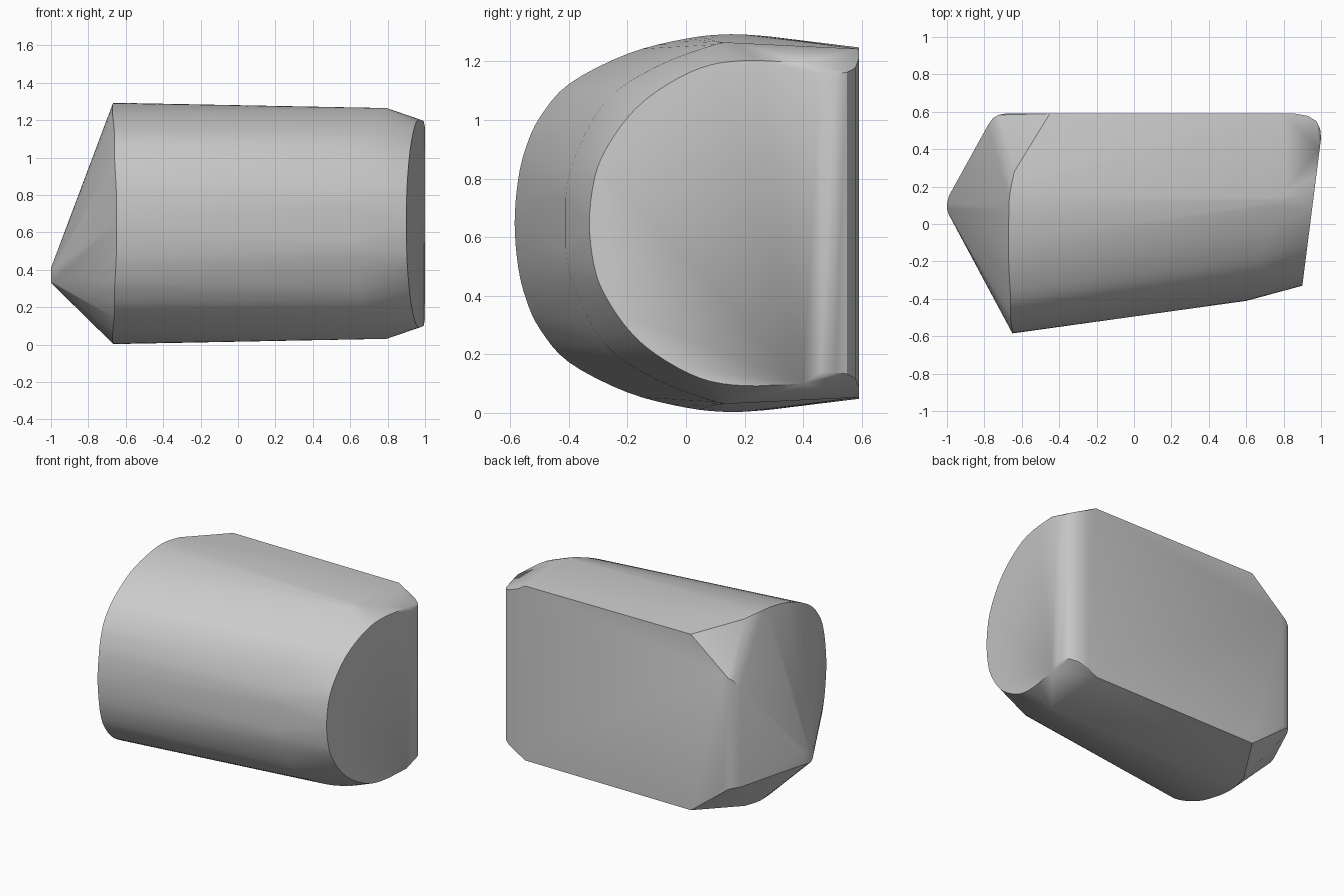
import bpy, bmesh, math
from mathutils import Vector

cube = bpy.data.objects.get("Cube")
if cube:
    bpy.data.objects.remove(cube, do_unlink=True)

MID = 0.648  # height of the horizontal symmetry plane


def smooth_path(pts, steps=4):
    """Catmull-Rom curve through points, mirrored across its first point."""
    p = [Vector(q) for q in pts]
    p = [p[1] * 1] + p + [p[-1] * 2 - p[-2]]
    p[0].z *= -1
    out = []
    for a, b, c, d in zip(p, p[1:], p[2:], p[3:]):
        for i in range(steps):
            t = i / steps
            out.append(0.5 * (2 * b + (c - a) * t + (2 * a - 5 * b + 4 * c - d) * t * t
                              + (3 * b - a - 3 * c + d) * t ** 3))
    return out + [p[-2]]


# Half sections: x, y, half height
wide_section = [(-.65, -.585, 0), (-.65, -.573, .15), (-.655, -.546, .26), (-.66, -.5, .36),
                (-.66, -.4, .475), (-.67, -.2, .578), (-.67, 0, .63),
                (-.665, .15, .645), (-.64, .28, .638)]
narrow_section = [(.6, -.41, 0), (.61, -.395, .18), (.65, -.28, .41), (.72, -.1, .535),
                  (.78, .1, .61), (.8, .17, .615)]
end_face = [(-.33, 0), (-.315, .14), (-.28, .24), (-.2, .36), (-.1, .45),
            (.05, .53), (.2, .555), (.4, .548)]
end_section = [(.9 + .127 * (y + .33), y, h) for y, h in end_face]

# Flat back and its rounded vertical corners
back_corners = [(-.45, .59, .6), (.8, .59, .595), (.86, .59, .56),
                (1, .46, .51), (.995, .51, .51), (.975, .55, .515), (.93, .578, .53)]

points = []
for section in (wide_section, narrow_section, end_section):
    points += smooth_path(section)
points += [Vector(c) for c in back_corners]
verts = [(p.x, p.y, MID + s * p.z) for p in points for s in (1, -1)]

# Rounded rear side corner and the short pointed edge on the side
for x, y, low, high in ((-.69, .59, .26, 1.03), (-.725, .583, .26, 1.02),
                        (-.755, .565, .27, 1.0), (-.78, .53, .27, .95),
                        (-.99, .05, .335, .4), (-1, .08, .33, .41),
                        (-1, .11, .33, .41), (-.99, .15, .335, .42)):
    verts += [(x, y, low), (x, y, high)]

# Skin the sections with a convex hull
bm = bmesh.new()
for v in verts:
    bm.verts.new(v)
bmesh.ops.remove_doubles(bm, verts=bm.verts, dist=.001)
hull = bmesh.ops.convex_hull(bm, input=bm.verts)
loose = {g for g in hull["geom_interior"] + hull["geom_unused"] if isinstance(g, bmesh.types.BMVert)}
bmesh.ops.delete(bm, geom=list(loose), context="VERTS")
bmesh.ops.dissolve_limit(bm, angle_limit=math.radians(1), verts=bm.verts, edges=bm.edges)
bmesh.ops.recalc_face_normals(bm, faces=bm.faces)

mesh = bpy.data.meshes.new("rounded_body")
bm.to_mesh(mesh)
bm.free()
body = bpy.data.objects.new("rounded_body", mesh)
bpy.context.collection.objects.link(body)

grey = bpy.data.materials.new("plain_grey")
grey.use_nodes = True
colour = (.6, .6, .6, 1)
grey.diffuse_color = colour
grey.node_tree.nodes["Principled BSDF"].inputs["Base Color"].default_value = colour
mesh.materials.append(grey)

bpy.context.view_layer.objects.active = body
body.select_set(True)
bpy.ops.object.shade_smooth_by_angle(angle=math.radians(30))
